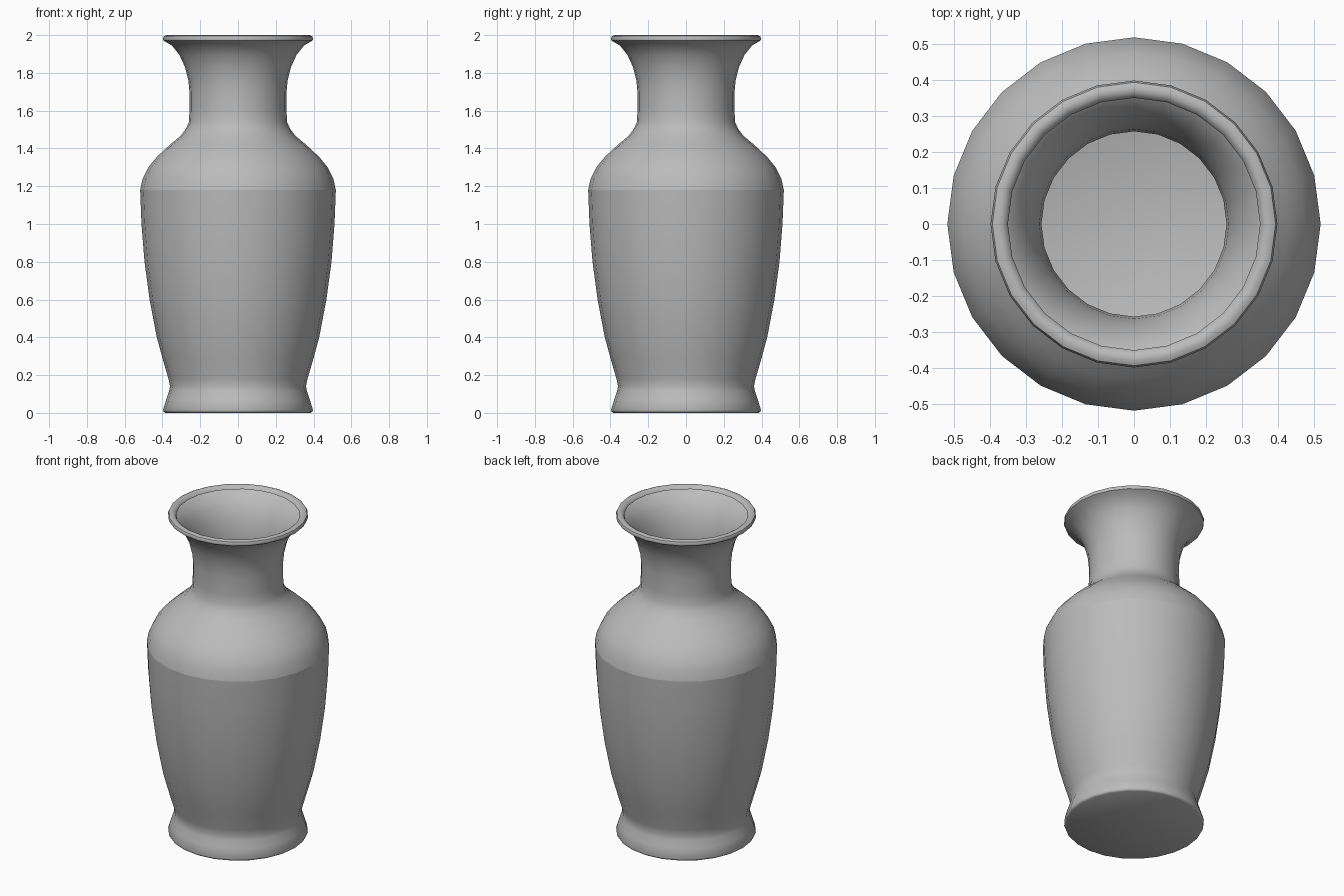
import bpy, bmesh
from math import cos, sin, pi, radians

cube = bpy.data.objects.get("Cube")
if cube:
    bpy.data.objects.remove(cube, do_unlink=True)

SIDES = 24

grey = bpy.data.materials.new("plain grey")
grey.use_nodes = True
colour = (0.5, 0.5, 0.5, 1)
grey.diffuse_color = colour
grey.node_tree.nodes["Principled BSDF"].inputs["Base Color"].default_value = colour

# Profile from foot to lip as (radius, height)
foot = [(.385, 0), (.393, .005), (.397, .015), (.38, .07), (.365, .115), (.36, .14)]
body = [(.368, .18), (.4, .29), (.43, .4), (.468, .6), (.495, .8), (.511, 1), (.518, 1.18)]
shoulder = [(.505, 1.24), (.475, 1.3), (.43, 1.355), (.36, 1.42), (.305, 1.465), (.275, 1.505)]
neck = [(.26, 1.54), (.257, 1.6), (.257, 1.7), (.263, 1.76), (.28, 1.83), (.31, 1.895), (.35, 1.945)]
# Rolled lip, ending in an open inner edge
lip = [(.384, 1.965), (.395, 1.972), (.398, 1.983), (.393, 1.994),
       (.38, 2), (.367, 1.998), (.356, 1.992), (.35, 1.98)]
profile = foot + body + shoulder + neck + lip

# Thin-walled vase: rings joined by quads, closed by a flat base
bm = bmesh.new()
rings = []
for r, z in profile:
    rings.append([bm.verts.new((r * cos(2 * pi * i / SIDES), r * sin(2 * pi * i / SIDES), z))
                  for i in range(SIDES)])
for low, high in zip(rings, rings[1:]):
    for i in range(SIDES):
        j = (i + 1) % SIDES
        bm.faces.new((low[i], low[j], high[j], high[i]))
bm.faces.new(rings[0][::-1])

mesh = bpy.data.meshes.new("vase")
bm.to_mesh(mesh)
bm.free()
mesh.materials.append(grey)
vase = bpy.data.objects.new("vase", mesh)
bpy.context.collection.objects.link(vase)

# Smooth shading with a crisp base edge and a crisp line under the shoulder
bpy.context.view_layer.objects.active = vase
vase.select_set(True)
bpy.ops.object.shade_smooth_by_angle(angle=radians(40))
crease = body[-1][1]
for edge in mesh.edges:
    if all(abs(mesh.vertices[v].co.z - crease) < 1e-4 for v in edge.vertices):
        edge.use_edge_sharp = True
